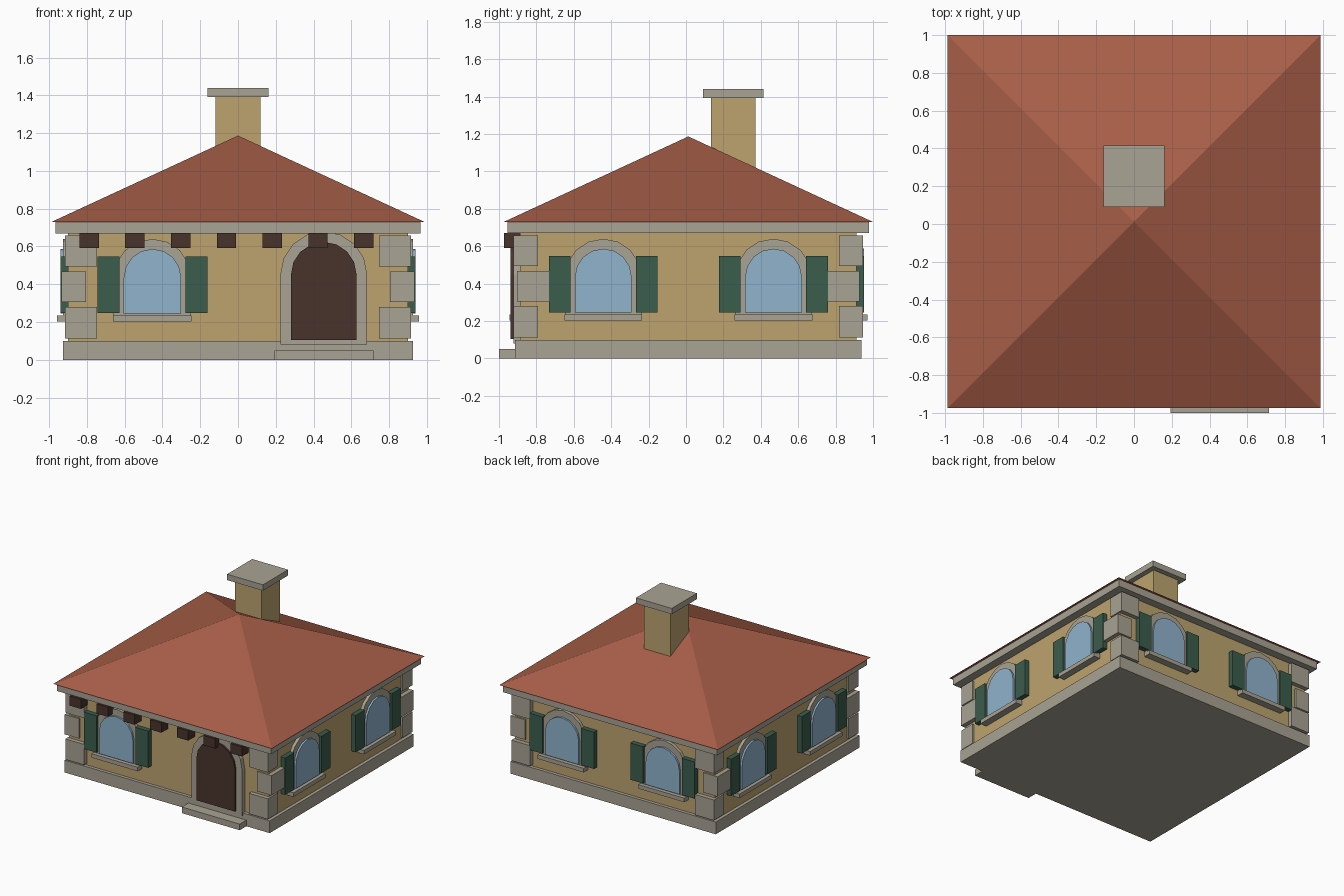
import bpy, bmesh, math
from mathutils import Matrix, Vector

if "Cube" in bpy.data.objects:
    bpy.data.objects.remove(bpy.data.objects["Cube"])

CY = 0.0125      # house centre along y
WALL = 0.90      # half width of the walls


def material(name, rgb):
    m = bpy.data.materials.new(name)
    lin = [(c / 255 / 12.92) if c < 11 else ((c / 255 + 0.055) / 1.055) ** 2.4 for c in rgb]
    m.diffuse_color = (*lin, 1)
    m.use_nodes = True
    m.node_tree.nodes["Principled BSDF"].inputs["Base Color"].default_value = m.diffuse_color
    return m


STONE = material("stone grey", (169, 163, 148))
PLASTER = material("ochre plaster", (190, 164, 111))
TILE = material("terracotta", (167, 94, 72))
WOOD = material("dark wood", (73, 51, 44))
GREEN = material("shutter green", (59, 93, 77))
GLASS = material("pale blue glass", (144, 179, 205))


def finish(name, bm, mat, matrix=Matrix()):
    bmesh.ops.recalc_face_normals(bm, faces=bm.faces)
    me = bpy.data.meshes.new(name)
    bm.to_mesh(me)
    bm.free()
    me.materials.append(mat)
    ob = bpy.data.objects.new(name, me)
    ob.matrix_world = matrix
    bpy.context.collection.objects.link(ob)
    return ob


def box(name, mat, x, y, z, matrix=Matrix()):
    """Box from (min, max) ranges."""
    bm = bmesh.new()
    bmesh.ops.create_cube(bm, size=1)
    for v in bm.verts:
        v.co = Vector([(r[0] + r[1]) / 2 + c * (r[1] - r[0]) for r, c in zip((x, y, z), v.co)])
    return finish(name, bm, mat, matrix)


def arch(name, mat, u, half, bottom, spring, depth, matrix):
    """Round-topped slab standing out from a wall."""
    pts = [(u - half, bottom), (u + half, bottom)]
    for i in range(9):
        a = math.pi * i / 8
        pts.append((u + half * math.cos(a), spring + half * math.sin(a)))
    bm = bmesh.new()
    face = bm.faces.new([bm.verts.new((px, -WALL + 0.01, pz)) for px, pz in pts])
    ext = bmesh.ops.extrude_face_region(bm, geom=[face])
    for v in ext["geom"]:
        if isinstance(v, bmesh.types.BMVert):
            v.co.y = -depth
    return finish(name, bm, mat, matrix)


def side(k):
    """Turn a front-wall part to wall k (0 front, 1 right, 2 back, 3 left)."""
    return Matrix.Translation((0, CY, 0)) @ Matrix.Rotation(k * math.pi / 2, 4, 'Z')


def window(k, u):
    m = side(k)
    arch("window_frame", STONE, u, 0.205, 0.235, 0.435, 0.925, m)
    arch("window_pane", GLASS, u, 0.152, 0.245, 0.435, 0.94, m)
    box("window_sill", STONE, (u - 0.208, u + 0.208), (-0.957, -0.89), (0.203, 0.236), m)
    for s in (-1, 1):
        a, b = sorted((u + s * 0.175, u + s * 0.291))
        box("shutter", GREEN, (a, b), (-0.94, -0.89), (0.247, 0.547), m)


# Body, plinth, eaves
centre = side(0)
box("plinth", STONE, (-0.927, 0.927), (-0.927, 0.927), (0, 0.10), centre)
box("walls", PLASTER, (-WALL, WALL), (-WALL, WALL), (0.09, 0.68), centre)
box("eaves", STONE, (-0.967, 0.967), (-0.967, 0.967), (0.67, 0.73), centre)

# Pyramid roof
bm = bmesh.new()
R = 0.9875
base = [bm.verts.new((x * R, y * R, 0.73)) for x, y in ((-1, -1), (1, -1), (1, 1), (-1, 1))]
tip = bm.verts.new((0, 0, 1.187))
bm.faces.new(base)
for i in range(4):
    bm.faces.new((base[i], base[(i + 1) % 4], tip))
finish("roof", bm, TILE, centre)

# Chimney
box("chimney", PLASTER, (-0.12, 0.12), (0.12, 0.36), (0.95, 1.40), centre)
box("chimney_cap", STONE, (-0.162, 0.162), (0.078, 0.402), (1.392, 1.44), centre)

# Corner stones, alternately long along x and along y
for sx in (-1, 1):
    for sy in (-1, 1):
        for row, z in enumerate(((0.113, 0.28), (0.305, 0.467), (0.495, 0.657))):
            lng, sht = (0.745, 0.915), (0.805, 0.935)
            rx, ry = (lng, sht) if row != 1 else (sht, lng)
            box("corner_stone", STONE, sorted(sx * c for c in rx),
                sorted(sy * c for c in ry), z, centre)

# Windows: one in front, two on every other wall
window(0, -0.453)
for k in (1, 2, 3):
    for u in (-0.455, 0.455):
        window(k, u)

# Door and step
arch("door_frame", STONE, 0.454, 0.23, 0.08, 0.45, 0.935, centre)
arch("door", WOOD, 0.454, 0.174, 0.105, 0.45, 0.95, centre)
box("door_step", STONE, (0.192, 0.716), (-1.0, -0.90), (0, 0.05))

# Beam ends under the front eaves
for i in range(7):
    x = -0.788 + 0.2422 * i
    box("beam_end", WOOD, (x - 0.051, x + 0.051), (-0.98 - CY / 2, -0.89), (0.592, 0.672), centre)
